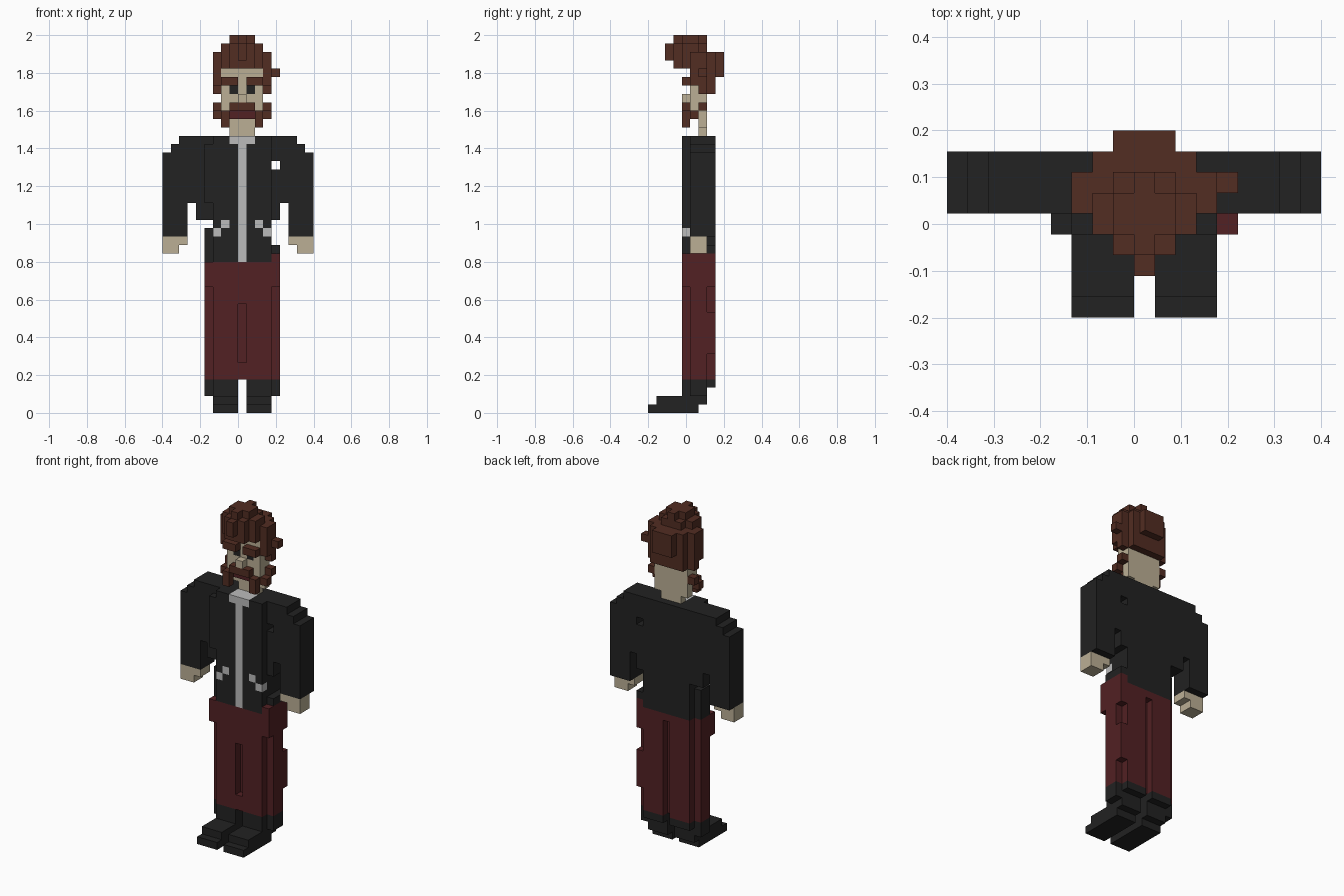
import bpy
import bmesh
from mathutils import Vector

cube = bpy.data.objects.get("Cube")
if cube:
    bpy.data.objects.remove(cube, do_unlink=True)

UNIT = 2 / 45                       # edge of one block
ORIGIN = Vector((-0.4, -0.2, 0.0))  # corner of block (0, 0, 0)
MID = 9                             # block column on the body's centre line
cells = {}                          # block position -> part name
part_material = {}


def material(name, color):
    mat = bpy.data.materials.new(name)
    mat.use_nodes = True
    rgba = (*color, 1.0)
    mat.diffuse_color = rgba
    mat.node_tree.nodes["Principled BSDF"].inputs["Base Color"].default_value = rgba
    return mat


black = material("black cloth", (0.016, 0.016, 0.016))
red = material("dark red cloth", (0.084, 0.015, 0.017))
brown = material("brown hair", (0.085, 0.026, 0.016))
skin = material("skin", (0.50, 0.43, 0.30))
grey = material("light grey cloth", (0.50, 0.50, 0.50))


def fill(part, mat, xs, ys, zs):
    """Fill a box of blocks; each range includes both ends."""
    part_material[part] = mat
    for x in range(xs[0], xs[-1] + 1):
        for y in range(ys[0], ys[-1] + 1):
            for z in range(zs[0], zs[-1] + 1):
                cells[x, y, z] = part


def fill_pair(part, mat, xs, ys, zs):
    """Fill a box and its mirror image about the body's centre column."""
    fill(part, mat, xs, ys, zs)
    fill(part, mat, [2 * MID - x for x in reversed(xs)], ys, zs)


def carve(xs, ys, zs):
    for x in range(xs[0], xs[-1] + 1):
        for y in range(ys[0], ys[-1] + 1):
            for z in range(zs[0], zs[-1] + 1):
                cells.pop((x, y, z), None)


# Boots: stepped toes and ankles
for side, inner in (("right", 6), ("left", 10)):
    boot = side + "_boot"
    xs = (inner, inner + 2)
    fill(boot, black, xs, (0, 5), [0])
    fill(boot, black, xs, (1, 6), [1])
    fill(boot, black, xs, (4, 6), [2])
    fill(boot, black, xs, (4, 7), [3])
    outer = 5 if side == "right" else 13
    fill(boot, black, [outer], (5, 6), (2, 3))

# Trousers: block, narrower side columns, hip pockets and leg creases
fill("trousers", red, (6, 12), (4, 7), (4, 17))
fill_pair("trousers", red, [5], (5, 6), (4, 17))
fill("trousers", red, [5], [4], (15, 17))
fill("trousers", red, [13], (4, 7), (15, 18))
fill("trousers", red, [13], [7], (7, 11))
carve([MID], [4], (6, 12))
carve([MID], [7], (4, 16))

# Jacket body
fill("jacket", black, (6, 12), (4, 7), (18, 31))
fill("jacket", black, (6, 12), (4, 7), [32])
fill("jacket", black, [5], (5, 6), (18, 21))
fill("jacket", black, [13], (5, 7), [19])
fill("jacket", black, [5], (5, 7), (23, 32))
fill("jacket", black, [5], [4], (25, 31))
fill("jacket", black, [13], (5, 7), (23, 32))
carve([13], (4, 7), [29])

# Sleeves with sloping shoulders, and hands
for side in ("right", "left"):
    def across(a, b):
        return (a, b) if side == "right" else (17 - b, 17 - a)
    sleeve, hand = side + "_sleeve", side + "_hand"
    fill(sleeve, black, across(0, 2), (5, 7), (21, 30))
    fill(sleeve, black, across(3, 3), (5, 7), (25, 30))
    fill(sleeve, black, across(1, 4), (5, 7), [31])
    fill(sleeve, black, across(2, 4), (5, 7), [32])
    fill(hand, skin, across(0, 2), (5, 6), [20])
    fill(hand, skin, across(0, 1), (5, 6), [19])
fill("right_sleeve", black, [4], (5, 7), (23, 32))

# Shirt front, collar and pocket trims
fill("shirt", grey, [MID], [4], (18, 32))
fill("shirt", grey, (8, 10), (4, 5), [32])
fill_pair("pocket_trim", grey, [7], [4], [22])
fill_pair("pocket_trim", grey, [6], [4], [21])

# Neck, face and nose
fill("neck", skin, (8, 10), [6], (33, 34))
fill("face", skin, (7, 11), [6], (34, 40))
fill("face", skin, (7, 11), [5], (36, 40))
fill("nose", skin, [MID], [4], [37])
fill_pair("eyes", black, [8], [5], [38])
fill("mouth", red, (8, 10), [5], [35])

# Moustache, beard and eyebrows
fill("moustache", brown, (8, 10), [4], [36])
fill_pair("beard", brown, [7], [4], (34, 35))
fill_pair("beard", brown, [6], [5], [35])
fill_pair("beard", brown, [6], [6], [36])
fill_pair("eyebrows", brown, (7, 8), [4], [39])

# Hair: rounded layers, given as half widths from the front backwards
layers = {
    41: (3, [1, 2, 3, 3, 2, 1]),
    42: (2, [0, 1, 2, 3, 3, 2, 1]),
    43: (2, [0, 1, 2, 2, 1]),
    44: (3, [0, 1, 1, 0]),
}
for z, (front, halves) in layers.items():
    for step, half in enumerate(halves):
        fill("hair", brown, (MID - half, MID + half), [front + step], [z])
fill_pair("hair", brown, [6], (5, 6), (39, 40))
fill_pair("hair", brown, [6], [6], [38])
fill("hair", brown, (7, 11), [7], (38, 40))
fill("hair", brown, (8, 10), [8], [40])
fill("hair_tuft", brown, [13], [6], [40])


def build(part):
    """Make one object from the exposed block faces of a part."""
    bm = bmesh.new()
    verts = {}

    def vert(p):
        key = tuple(p)
        if key not in verts:
            verts[key] = bm.verts.new(ORIGIN + Vector(p) * UNIT)
        return verts[key]

    for cell in [c for c, owner in cells.items() if owner == part]:
        for axis in range(3):
            u, v = (axis + 1) % 3, (axis + 2) % 3
            for direction in (-1, 1):
                near = list(cell)
                near[axis] += direction
                if tuple(near) in cells:
                    continue
                corners = []
                for du, dv in ((0, 0), (1, 0), (1, 1), (0, 1)):
                    p = list(cell)
                    p[axis] += max(direction, 0)
                    p[u] += du
                    p[v] += dv
                    corners.append(vert(p))
                bm.faces.new(corners if direction > 0 else corners[::-1])
    mesh = bpy.data.meshes.new(part)
    bm.to_mesh(mesh)
    bm.free()
    mesh.materials.append(part_material[part])
    bpy.context.collection.objects.link(bpy.data.objects.new(part, mesh))


for part_name in part_material:
    build(part_name)
